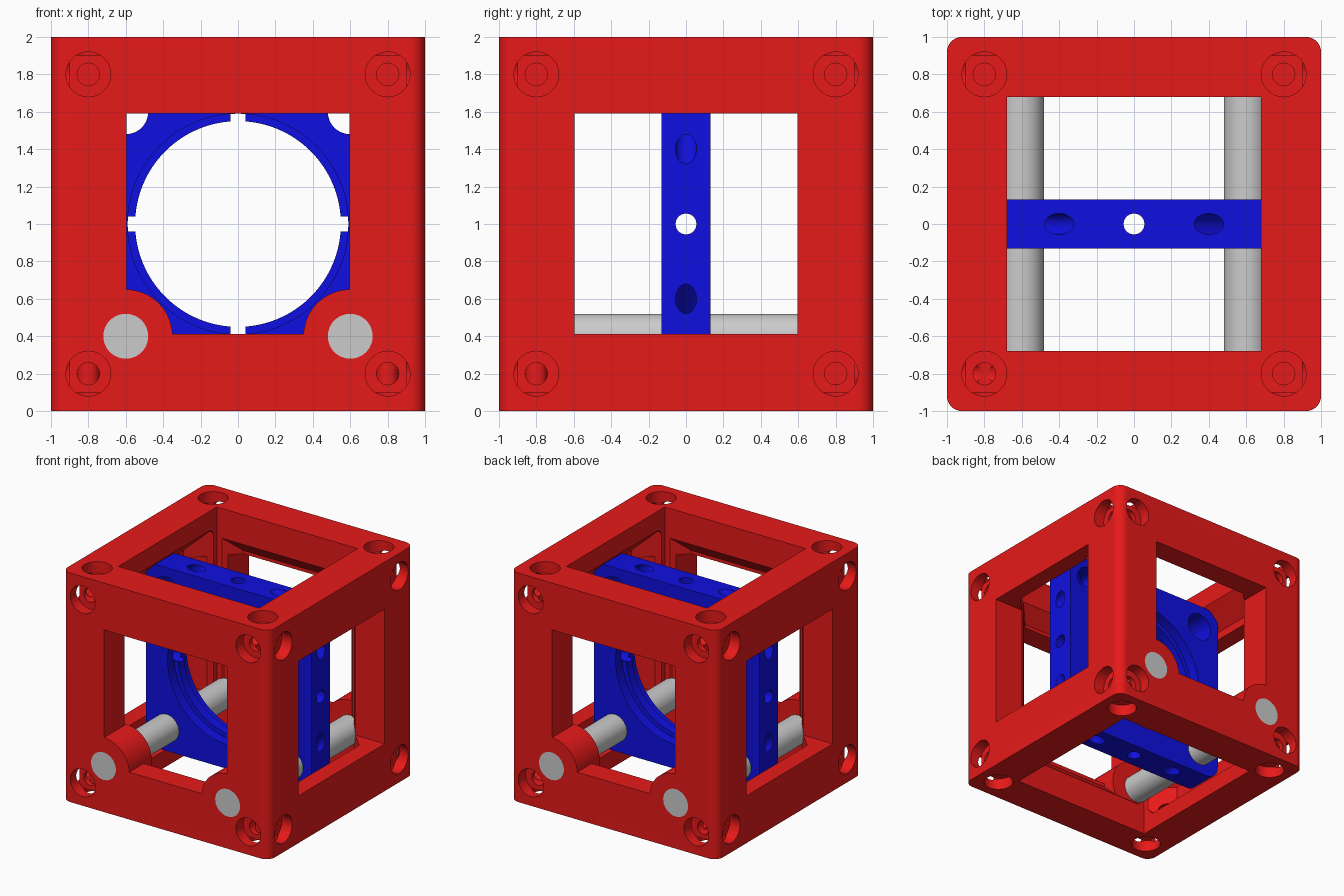
import bpy, bmesh
from math import pi, radians
from mathutils import Vector, Matrix

if "Cube" in bpy.data.objects:
    bpy.data.objects.remove(bpy.data.objects["Cube"])

def material(name, rgb):
    m = bpy.data.materials.new(name)
    m.diffuse_color = (*rgb, 1)
    m.use_nodes = True
    m.node_tree.nodes["Principled BSDF"].inputs["Base Color"].default_value = m.diffuse_color
    return m

RED = material("red", (0.8, 0.01, 0.01))
BLUE = material("blue", (0.005, 0.005, 0.75))

def new_object(name, bm, mat=None):
    bmesh.ops.recalc_face_normals(bm, faces=bm.faces)
    me = bpy.data.meshes.new(name)
    bm.to_mesh(me)
    bm.free()
    ob = bpy.data.objects.new(name, me)
    bpy.context.collection.objects.link(ob)
    if mat:
        me.materials.append(mat)
    return ob

def box(name, lo, hi, mat=None, round_axis=None, r=0.0, segments=8):
    """Box between two corners, optionally rounding edges along one axis."""
    bm = bmesh.new()
    bmesh.ops.create_cube(bm, size=1)
    lo, hi = Vector(lo), Vector(hi)
    for v in bm.verts:
        v.co = Vector([(lo[i] + hi[i]) / 2 + v.co[i] * (hi[i] - lo[i]) for i in range(3)])
    if round_axis is not None:
        edges = [e for e in bm.edges
                 if abs(e.verts[0].co[round_axis] - e.verts[1].co[round_axis]) > 0.01]
        bmesh.ops.bevel(bm, geom=edges, offset=r, segments=segments, profile=0.5, affect='EDGES')
    return new_object(name, bm, mat)

def rod(name, a, b, r, mat=None, n=48):
    """Cylinder running from point a to point b."""
    a, b = Vector(a), Vector(b)
    bm = bmesh.new()
    rot = (b - a).to_track_quat('Z', 'Y').to_matrix().to_4x4()
    bmesh.ops.create_cone(bm, cap_ends=True, segments=n, radius1=r, radius2=r,
                          depth=(b - a).length, matrix=Matrix.Translation((a + b) / 2) @ rot)
    return new_object(name, bm, mat)

def combine(target, tool, op='DIFFERENCE'):
    mod = target.modifiers.new("bool", 'BOOLEAN')
    mod.operation, mod.solver, mod.object = op, 'EXACT', tool
    bpy.context.view_layer.objects.active = target
    bpy.ops.object.modifier_apply(modifier=mod.name)
    bpy.data.objects.remove(tool, do_unlink=True)

def smooth(ob):
    bpy.ops.object.select_all(action='DESELECT')
    ob.select_set(True)
    bpy.context.view_layer.objects.active = ob
    bpy.ops.object.shade_smooth_by_angle(angle=radians(30))

def cavity():
    """Inner chamber with all edges chamfered, leaving stout corner posts."""
    bm = bmesh.new()
    bmesh.ops.create_cube(bm, size=2)
    for v in bm.verts:
        v.co = Vector((v.co.x * 0.85, v.co.y * 0.8, v.co.z * 0.85))
    planes = []
    for s in (-1, 1):
        for t in (-1, 1):
            planes += [((s, t, 0), 1.31), ((0, s, t), 1.42),
                       ((s, 0, t), 1.58 if t < 0 else 1.51)]
    for n, d in planes:
        n = Vector(n)
        res = bmesh.ops.bisect_plane(bm, geom=bm.verts[:] + bm.edges[:] + bm.faces[:],
                                     plane_co=n * d / n.length_squared, plane_no=n, clear_outer=True)
        cut = [g for g in res['geom_cut'] if isinstance(g, bmesh.types.BMEdge)]
        if cut:
            bmesh.ops.holes_fill(bm, edges=cut)
    bmesh.ops.translate(bm, vec=(0, 0, 1), verts=bm.verts)
    return new_object("cavity_cutter", bm)

# Cube frame: rounded block, hollow chamber and an opening on each face
frame = box("cube_frame", (-1, -1, 0), (1, 1, 2), RED, round_axis=2, r=0.08)
combine(frame, cavity())
combine(frame, box("cut", (-0.68, -0.68, -1), (0.68, 0.68, 3)))
combine(frame, box("cut", (-0.595, -2, 0.413), (0.595, 2, 1.59)))
combine(frame, box("cut", (-2, -0.595, 0.413), (2, 0.595, 1.59)))

# Rod bosses in the front and back walls
for sx in (-1, 1):
    for sy in (-1, 1):
        x = 0.6 * sx
        combine(frame, rod("boss", (x, sy, 0.4), (x, 0.69 * sy, 0.4), 0.25, n=64), 'UNION')
    combine(frame, rod("cut", (x, -1.5, 0.4), (x, 1.5, 0.4), 0.12))

# Counterbored screw holes at the four corners of every face
for axis in range(3):
    u, w = [i for i in range(3) if i != axis]
    for s in (-1, 1):
        for p in (-0.8, 0.8):
            for q in (-0.8, 0.8):
                def at(d):
                    c = Vector((0, 0, 1))
                    c[axis] += s * d
                    c[u] += p
                    c[w] += q
                    return c
                combine(frame, rod("cut", at(1.2), at(0.9), 0.12, n=32))
                combine(frame, rod("cut", at(1.1), at(0.5), 0.06, n=24))
smooth(frame)

# Cage plate with stepped bore, rod holes and set screw holes
plate = box("cage_plate", (-0.8, -0.13, 0.2), (0.8, 0.13, 1.8), BLUE, round_axis=1, r=0.12)
combine(plate, rod("cut", (0, -1, 1), (0, 1, 1), 0.55, n=96))
for s in (-1, 1):
    combine(plate, rod("cut", (0, s, 1), (0, 0.04 * s, 1), 0.59, n=96))
    for t in (-1, 1):
        combine(plate, rod("cut", (0.6 * s, -1, 1 + 0.6 * t), (0.6 * s, 1, 1 + 0.6 * t), 0.12))
        combine(plate, rod("cut", (0.3 * s, 0, 1 + 0.9 * t), (0.9 * s, 0, 1 + 0.3 * t), 0.056, n=24))
combine(plate, rod("cut", (-1, 0, 1), (1, 0, 1), 0.056, n=24))
combine(plate, rod("cut", (0, 0, 0), (0, 0, 2), 0.056, n=24))
smooth(plate)

# Two guide rods running front to back
for side, sx in (("left", -1), ("right", 1)):
    smooth(rod(side + "_rod", (0.6 * sx, -1, 0.4), (0.6 * sx, 1, 0.4), 0.12))
